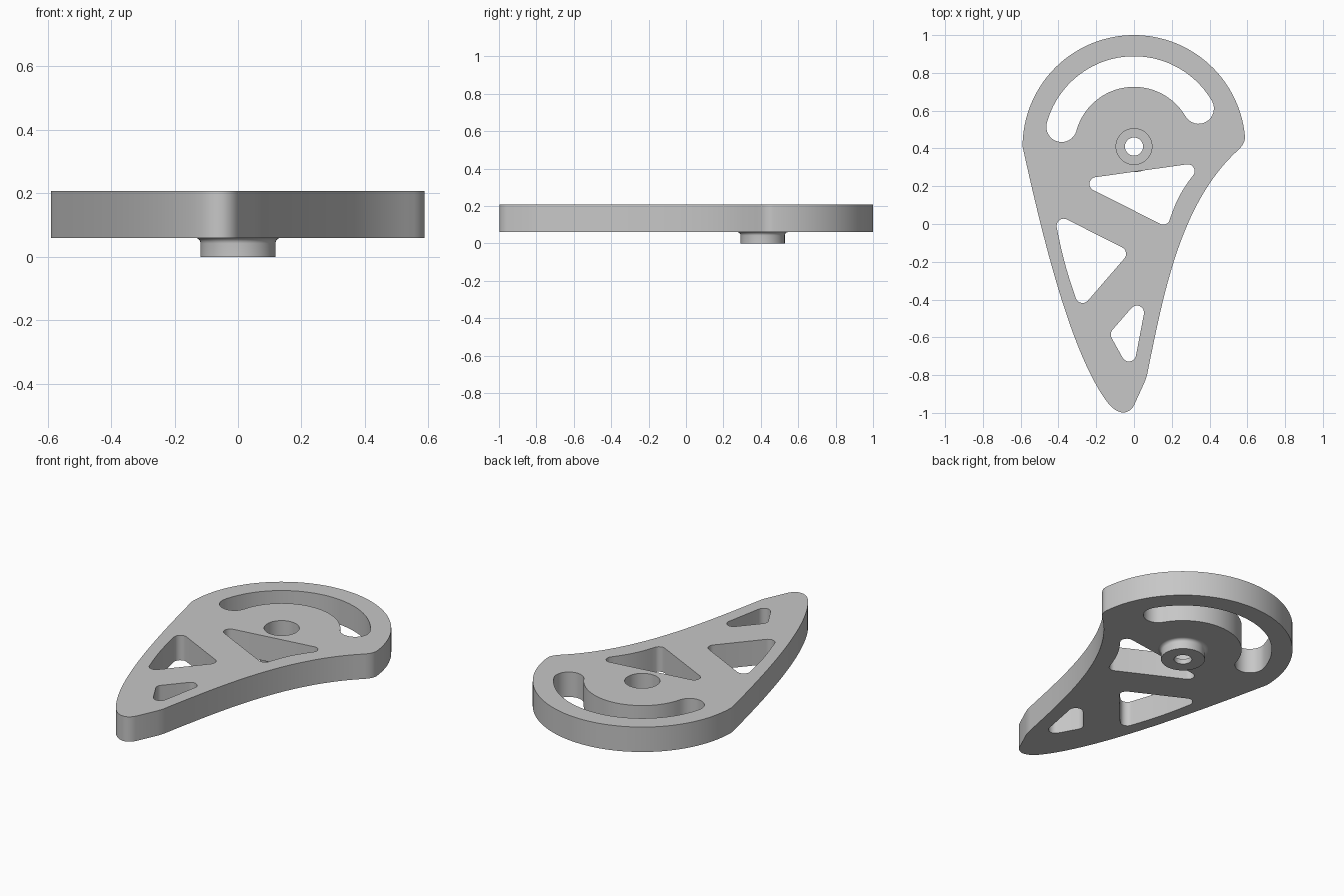
import bpy, bmesh
from math import sin, cos, pi, radians, atan2
from mathutils import Vector
from mathutils.geometry import interpolate_bezier

if "Cube" in bpy.data.objects:
    bpy.data.objects.remove(bpy.data.objects["Cube"])

BOTTOM, TOP = 0.06, 0.208
PIVOT = Vector((0, 0.41))

grey = bpy.data.materials.new("machined_grey")
grey.use_nodes = True
colour = (0.57, 0.57, 0.57, 1)
grey.diffuse_color = colour
grey.node_tree.nodes["Principled BSDF"].inputs["Base Color"].default_value = colour


def arc(centre, radius, start, end, steps):
    """Points along an arc, angles in radians."""
    return [Vector(centre) + radius * Vector((cos(a), sin(a)))
            for a in (start + (end - start) * i / steps for i in range(steps + 1))]


def bezier(a, b, c, d, steps):
    return [p.to_2d() for p in interpolate_bezier(*(Vector(p).to_3d() for p in (a, b, c, d)), steps)]


def rounded_triangle(centres, radius, bow=0):
    """Counter-clockwise triangle around corner circles; bow bends the closing side."""
    pts, n = [], len(centres)
    centres = [Vector(c) for c in centres]
    for i, c in enumerate(centres):
        into, out = c - centres[i - 1], centres[(i + 1) % n] - c
        start = atan2(-into.x, into.y)
        turn = (atan2(-out.x, out.y) - start) % (2 * pi)
        pts += arc(c, radius, start, start + turn, 10)
    if bow:
        a, b = pts[-1], pts[0]
        side = b - a
        normal = Vector((side.y, -side.x)).normalized()
        pts += [a + side * t + normal * bow * sin(pi * t) for t in (i / 10 for i in range(1, 10))]
    return pts


def finish(obj):
    bm = bmesh.new()
    bm.from_mesh(obj.data)
    bmesh.ops.remove_doubles(bm, verts=bm.verts, dist=0.0002)
    bmesh.ops.recalc_face_normals(bm, faces=bm.faces)
    bm.to_mesh(obj.data)
    bm.free()
    obj.data.materials.clear()
    obj.data.materials.append(grey)
    bpy.ops.object.select_all(action='DESELECT')
    obj.select_set(True)
    bpy.context.view_layer.objects.active = obj
    bpy.ops.object.shade_smooth_by_angle(angle=radians(30))


# Outer contour: round head, tapering flanks and blunt tip
outline = arc(PIVOT, 0.59, radians(6), pi, 64)
outline += bezier((-0.59, 0.41), (-0.49, -0.04), (-0.34, -0.68), (-0.14, -0.945), 32)[1:]
outline += bezier((-0.14, -0.945), (-0.09, -1.01), (-0.03, -1.015), (0, -0.96), 14)[1:]
outline += bezier((0.055, -0.84), (0.065, -0.815), (0.07, -0.8), (0.075, -0.77), 6)
outline += bezier((0.075, -0.77), (0.16, -0.35), (0.25, 0.12), (0.555, 0.395), 32)[1:]
outline += bezier((0.555, 0.395), (0.58, 0.42), (0.59, 0.445), (0.587, 0.468), 8)[1:-1]

# Curved slot with round ends
a0, a1, mid, cap = radians(30.5), radians(164.7), 0.397, 0.081
ends = [PIVOT + mid * Vector((cos(a), sin(a))) for a in (a0, a1)]
slot = arc(PIVOT, mid + cap, a0, a1, 48)
slot += arc(ends[1], cap, a1, a1 + pi, 16)[1:]
slot += arc(PIVOT, mid - cap, a1, a0, 48)[1:]
slot += arc(ends[0], cap, a0 + pi, a0 + 2 * pi, 16)[1:-1]

# Lightening windows and bearing bore
windows = [
    rounded_triangle([(0.285, 0.28), (-0.2, 0.212), (0.155, 0.033)], 0.036, -0.014),
    rounded_triangle([(-0.272, -0.38), (-0.08, -0.158), (-0.372, -0.01)], 0.038, 0.008),
    rounded_triangle([(0.015, -0.47), (-0.085, -0.585), (-0.027, -0.69)], 0.038),
]
bore = arc(PIVOT, 0.095, 0, 2 * pi, 48)[:-1]

# Plate: filled profile with holes, extruded
curve = bpy.data.curves.new("cam_plate", 'CURVE')
curve.dimensions = '2D'
curve.fill_mode = 'BOTH'
curve.extrude = (TOP - BOTTOM) / 2
for loop in [outline, slot, bore] + windows:
    spline = curve.splines.new('POLY')
    spline.points.add(len(loop) - 1)
    for point, p in zip(spline.points, loop):
        point.co = (p.x, p.y, 0, 1)
    spline.use_cyclic_u = True
plate = bpy.data.objects.new("cam_plate", curve)
bpy.context.collection.objects.link(plate)
plate.location.z = (TOP + BOTTOM) / 2
bpy.ops.object.select_all(action='DESELECT')
plate.select_set(True)
bpy.context.view_layer.objects.active = plate
bpy.ops.object.convert(target='MESH')
finish(plate)

# Hub below the plate: stepped bore inside, filleted neck outside
fillet = [(p.x, p.y) for p in arc((0.136, 0.042), 0.018, pi, pi / 2, 6)]
profile = [(0.095, BOTTOM), (0.095, 0.03), (0.048, 0.03), (0.048, 0), (0.118, 0)] + fillet + [(0.095, BOTTOM)]
bm = bmesh.new()
verts = [bm.verts.new((r, 0, z)) for r, z in profile]
edges = [bm.edges.new(pair) for pair in zip(verts, verts[1:])]
bmesh.ops.spin(bm, geom=verts + edges, cent=(0, 0, 0), axis=(0, 0, 1), angle=2 * pi, steps=48)
mesh = bpy.data.meshes.new("pivot_hub")
bm.to_mesh(mesh)
bm.free()
hub = bpy.data.objects.new("pivot_hub", mesh)
bpy.context.collection.objects.link(hub)
hub.location = (PIVOT.x, PIVOT.y, 0)
finish(hub)
